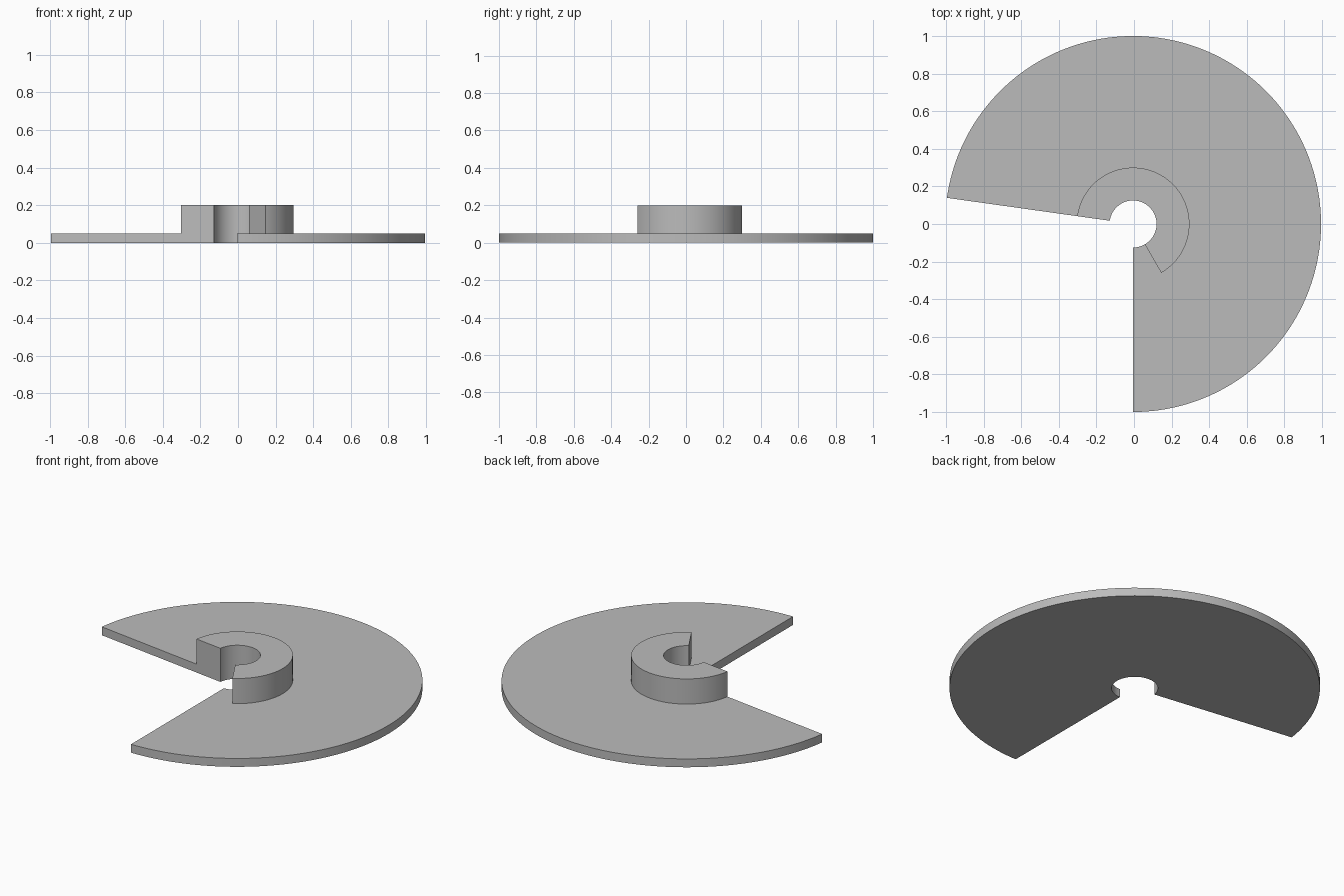
import bpy
import bmesh
from math import radians, cos, sin

cube = bpy.data.objects.get("Cube")
if cube:
    bpy.data.objects.remove(cube, do_unlink=True)

# Sizes
RADII = (0.125, 0.3, 1.0)          # bore, hub, disc
START, HUB_START, END, STEP = -90, -60, 172, 2
PLATE, TOP = 0.05, 0.2
CENTRE_X = -0.005

grey = bpy.data.materials.new("plain grey")
grey.use_nodes = True
colour = (0.5, 0.5, 0.5, 1)
grey.diffuse_color = colour
grey.node_tree.nodes["Principled BSDF"].inputs["Base Color"].default_value = colour

bm = bmesh.new()


def raise_faces(faces, height):
    """Extrude faces straight up and return the new top faces."""
    out = bmesh.ops.extrude_face_region(bm, geom=faces)["geom"]
    verts = [g for g in out if isinstance(g, bmesh.types.BMVert)]
    bmesh.ops.translate(bm, verts=verts, vec=(0, 0, height))
    return [g for g in out if isinstance(g, bmesh.types.BMFace)]


# Flat open ring with the hub radius as an inner loop
rows = []
for angle in range(START, END + 1, STEP):
    a = radians(angle)
    rows.append([bm.verts.new((r * cos(a), r * sin(a), 0)) for r in RADII])
base = []
for a, b in zip(rows, rows[1:]):
    for i in range(2):
        base.append(bm.faces.new((a[i], a[i + 1], b[i + 1], b[i])))

# Disc thickness
top = raise_faces(base, PLATE)


# Hub raised from the inner ring, starting later than the disc
def in_hub(face):
    c = face.calc_center_median()
    past_start = c.x * sin(radians(HUB_START)) < c.y * cos(radians(HUB_START)) or c.x < 0 < c.y
    return c.xy.length < RADII[1] and past_start


hub = [f for f in top if in_hub(f)]
raise_faces(hub, TOP - PLATE)
covered = [f for f in hub if f.is_valid]
if covered:
    bmesh.ops.delete(bm, geom=covered, context='FACES')

bmesh.ops.recalc_face_normals(bm, faces=bm.faces)
mesh = bpy.data.meshes.new("disc_with_hub")
bm.to_mesh(mesh)
bm.free()
mesh.materials.append(grey)

disc = bpy.data.objects.new("disc_with_hub", mesh)
disc.location.x = CENTRE_X
bpy.context.collection.objects.link(disc)
bpy.context.view_layer.objects.active = disc
disc.select_set(True)
bpy.ops.object.shade_smooth_by_angle(angle=radians(30))
